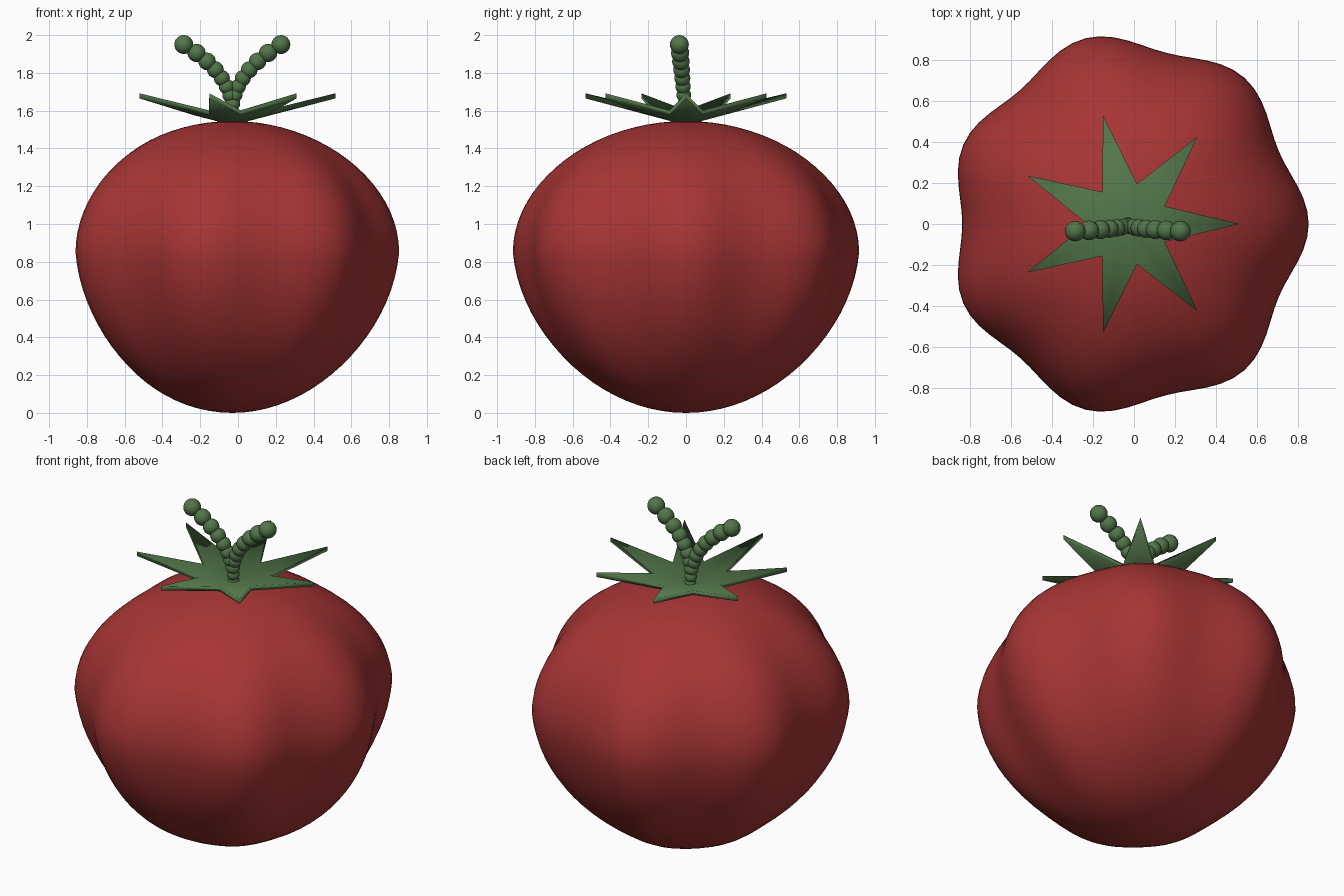
import bpy, bmesh, math
from mathutils import Matrix

cube = bpy.data.objects.get("Cube")
if cube:
    bpy.data.objects.remove(cube)

CX = -0.03        # axis of the fruit
LOBES = 7


def material(name, rgb):
    m = bpy.data.materials.new(name)
    m.use_nodes = True
    m.diffuse_color = (*rgb, 1)
    bsdf = next(n for n in m.node_tree.nodes if n.type == 'BSDF_PRINCIPLED')
    bsdf.inputs["Base Color"].default_value = (*rgb, 1)
    return m


red = material("tomato red", (0.385, 0.035, 0.035))
green = material("leaf green", (0.085, 0.18, 0.068))


def finish(bm, name, mat, angle):
    bmesh.ops.recalc_face_normals(bm, faces=bm.faces)
    mesh = bpy.data.meshes.new(name)
    bm.to_mesh(mesh)
    bm.free()
    obj = bpy.data.objects.new(name, mesh)
    bpy.context.collection.objects.link(obj)
    mesh.materials.append(mat)
    bpy.ops.object.select_all(action='DESELECT')
    obj.select_set(True)
    bpy.context.view_layer.objects.active = obj
    bpy.ops.object.shade_smooth_by_angle(angle=math.radians(angle))


# Fruit: a sphere with lobes that fade towards the poles and a tapered base
bm = bmesh.new()
bmesh.ops.create_uvsphere(bm, u_segments=84, v_segments=40, radius=1)
for v in bm.verts:
    a = math.atan2(v.co.y, v.co.x)
    u = v.co.z
    ring = math.hypot(v.co.x, v.co.y)
    lobe = 0.037 * math.cos(LOBES * a) * ring ** 2
    r = ring * (0.846 + 0.05 * math.sin(a) ** 2 + lobe)
    if u < 0:
        r *= 1 + 0.08 * u
    z = 0.85 + u * (0.695 if u > 0 else 0.85)
    v.co = (CX + r * math.cos(a), r * math.sin(a), z)
finish(bm, "fruit", red, 60)

# Calyx: a thick seven-pointed star rising towards its tips
bm = bmesh.new()
layers = []
for base in (1.55, 1.523):
    centre = bm.verts.new((CX, 0, base))
    rim = []
    for i in range(2 * LOBES):
        a = math.pi * i / LOBES
        r = 0.2 if i % 2 else 0.545
        rim.append(bm.verts.new((CX + r * math.cos(a), r * math.sin(a), base + 0.26 * r)))
    layers.append((centre, rim))
(top_centre, top), (low_centre, low) = layers
for i in range(2 * LOBES):
    j = (i + 1) % (2 * LOBES)
    bm.faces.new((top_centre, top[i], top[j]))
    bm.faces.new((low_centre, low[j], low[i]))
    bm.faces.new((top[i], low[i], low[j], top[j]))
finish(bm, "calyx", green, 180)

# Stem: two curving strings of beads that share a base
for side, name in ((-1, "right_stem"), (1, "left_stem")):
    bm = bmesh.new()
    for i in range(10):
        t = i / 9
        place = Matrix.Translation((CX + side * 0.257 * t ** 2.6, -0.035 * t, 1.55 + 0.4 * t))
        bmesh.ops.create_uvsphere(bm, u_segments=20, v_segments=12,
                                  radius=0.033 + 0.017 * t, matrix=place)
    finish(bm, name, green, 40)
